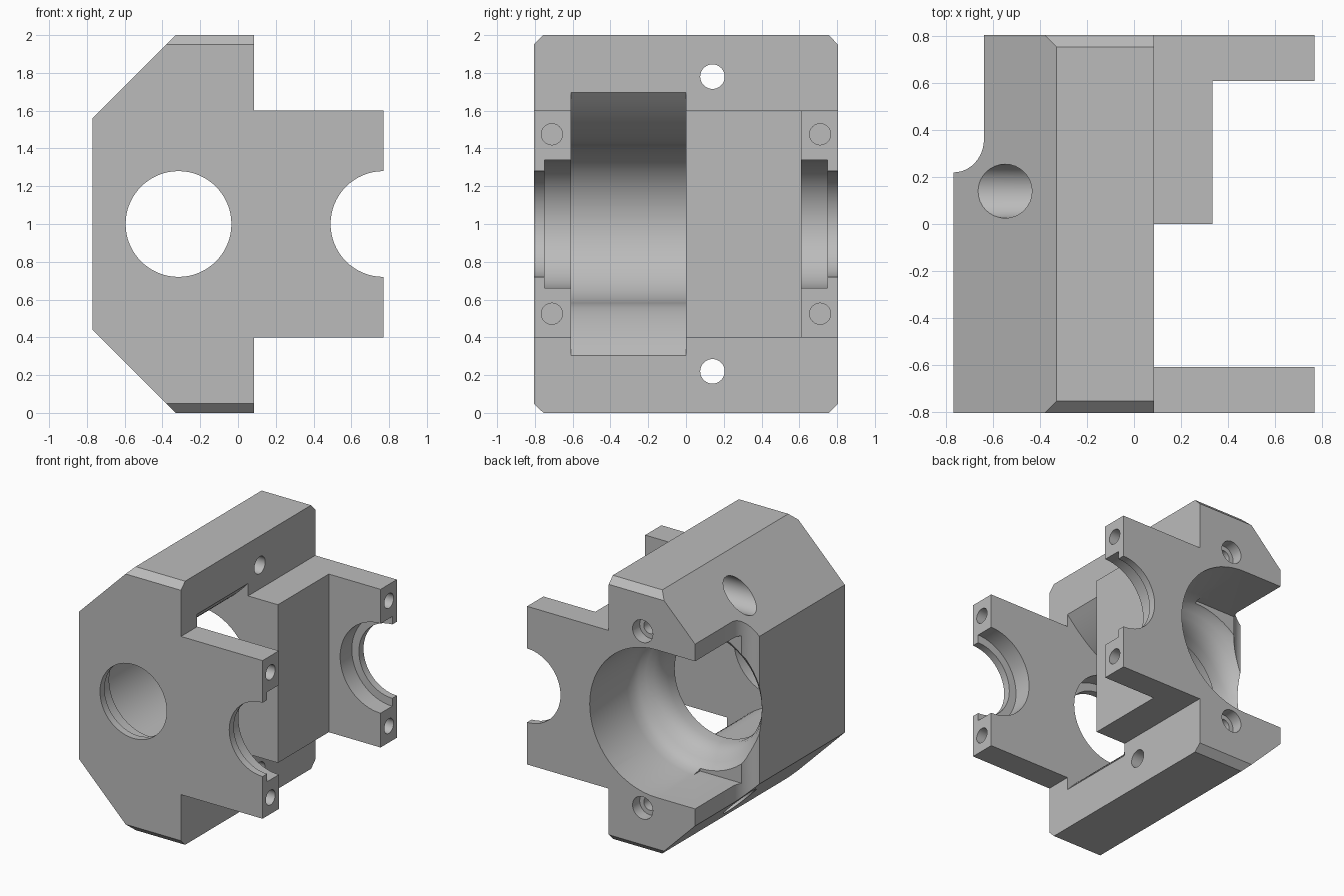
import bpy, bmesh
from math import cos, sin, pi, radians

cube = bpy.data.objects.get("Cube")
if cube:
    bpy.data.objects.remove(cube, do_unlink=True)

SEG = 64
PINION_X, WHEEL_X, MID = -0.315, 0.77, 1.0   # the two shaft axes
FACE_X = 0.085                               # mating face of the body


def place(axis, u, v, w):
    """Map a 2D profile point and a depth to space along the given axis."""
    return {"x": (w, u, v), "y": (u, w, v), "z": (u, v, w)}[axis]


def finish(name, bm):
    bmesh.ops.recalc_face_normals(bm, faces=bm.faces)
    mesh = bpy.data.meshes.new(name)
    bm.to_mesh(mesh)
    bm.free()
    obj = bpy.data.objects.new(name, mesh)
    bpy.context.collection.objects.link(obj)
    return obj


def prism(name, pts, axis, a, b):
    bm = bmesh.new()
    low = [bm.verts.new(place(axis, u, v, a)) for u, v in pts]
    high = [bm.verts.new(place(axis, u, v, b)) for u, v in pts]
    bm.faces.new(low)
    bm.faces.new(high)
    n = len(pts)
    for i in range(n):
        j = (i + 1) % n
        bm.faces.new((low[i], low[j], high[j], high[i]))
    return finish(name, bm)


def box(name, x, y, z):
    return prism(name, [(x[0], y[0]), (x[1], y[0]), (x[1], y[1]), (x[0], y[1])], "z", *z)


def arc(cx, cy, rx, ry, start, end, n):
    angles = [radians(start + (end - start) * i / n) for i in range(n + 1)]
    return [(cx + rx * cos(t), cy + ry * sin(t)) for t in angles]


def rod(name, axis, u, v, r, a, b, n=SEG):
    return prism(name, arc(u, v, r, r, 0, 360, n)[:-1], axis, a, b)


def lathe_y(name, profile, cx, cz):
    """Closed solid turned about an axis parallel to y."""
    bm = bmesh.new()
    rings = [[bm.verts.new((cx + r * cos(2 * pi * i / SEG), y, cz + r * sin(2 * pi * i / SEG)))
              for i in range(SEG)] for r, y in profile]
    for p, q in zip(rings, rings[1:]):
        for i in range(SEG):
            j = (i + 1) % SEG
            bm.faces.new((p[i], p[j], q[j], q[i]))
    bm.faces.new(rings[0])
    bm.faces.new(rings[-1])
    return finish(name, bm)


def boolean(target, tool, operation="DIFFERENCE"):
    mod = target.modifiers.new("cut", "BOOLEAN")
    mod.operation, mod.solver, mod.object = operation, "EXACT", tool
    bpy.context.view_layer.objects.active = target
    bpy.ops.object.modifier_apply(modifier=mod.name)
    bpy.data.objects.remove(tool, do_unlink=True)


# Housing blank: side silhouette trimmed by a bevelled end silhouette
upper = [(WHEEL_X, 1.6), (FACE_X, 1.6), (FACE_X, 2), (-0.33, 2), (-0.77, 1.56)]
outline = upper + [(x, 2 - z) for x, z in reversed(upper)]
housing = prism("gear_housing", outline, "y", -0.805, 0.805)
corner = [(0.805, 1.95), (0.755, 2)]
half = corner + [(-y, z) for y, z in reversed(corner)]
ends = half + [(y, 2 - z) for y, z in reversed(half)]
boolean(housing, prism("end_trim", ends, "x", -1, 1), "INTERSECT")

# Gaps between the bearing arms and the middle block
boolean(housing, box("wheel_gap", (FACE_X, 1), (-0.61, 0), (-0.2, 2.2)))
boolean(housing, box("block_gap", (0.335, 1), (-0.1, 0.61), (0.2, 1.8)))

# Gear pocket: round inside, flaring towards the mating face
steps = [i / 10 for i in range(11)]
flare = [(PINION_X + 0.4 * t, MID + 0.42 + 0.275 * t ** 1.6) for t in steps]
flare.append((0.2, 1.82))
pocket = flare[::-1] + arc(PINION_X, MID, 0.42, 0.42, 90, 270, 32)[1:-1]
pocket += [(x, 2 - z) for x, z in flare]
boolean(housing, prism("gear_pocket", pocket, "y", -0.61, 0))

# Rear bore with a soft shoulder
bore = [(0.41, -0.1), (0.41, 0.08), (0.425, 0.14), (0.455, 0.19), (0.495, 0.225),
        (0.53, 0.26), (0.55, 0.3), (0.56, 0.36), (0.56, 0.9)]
boolean(housing, lathe_y("rear_bore", bore, PINION_X, MID))

# Recess with a filleted end and a slot that opens the bore to the side
recess = [(-1, 0.9), (-0.64, 0.9)] + arc(-0.77, 0.36, 0.13, 0.14, 0, -90, 12) + [(-1, 0.22)]
boolean(housing, prism("side_recess", recess, "z", -0.1, 2.1))
boolean(housing, box("side_slot", (-1, PINION_X), (0.28, 0.9), (0.44, 1.56)))

# Stepped shaft seats
boolean(housing, rod("pinion_shaft", "y", PINION_X, MID, 0.28, -1, -0.3))
boolean(housing, rod("pinion_seat", "y", PINION_X, MID, 0.34, -0.75, -0.3))
boolean(housing, rod("wheel_shaft", "y", WHEEL_X, MID, 0.28, -1, 1))
boolean(housing, rod("wheel_seat", "y", WHEEL_X, MID, 0.34, -0.75, 0.75))

# Screw holes, mirrored about the middle height
for side in (-1, 1):
    z = MID + side * 0.78
    boolean(housing, rod("mount_hole", "x", 0.14, z, 0.065, -1, 0.3, 32))
    boolean(housing, rod("mount_head", "x", 0.14, z, 0.115, -1, -0.3, 32))
    z = MID + side * 0.67
    boolean(housing, rod("cover_hole", "y", -0.2, z, 0.05, 0.4, 1, 32))
    boolean(housing, rod("cover_head", "y", -0.2, z, 0.085, 0.72, 1, 32))
    for y in (-0.71, 0.71):
        boolean(housing, rod("cap_hole", "x", y, MID + side * 0.475, 0.056, 0.45, 1, 32))

# Plain grey finish
grey = bpy.data.materials.new("plain_grey")
grey.use_nodes = True
color = (0.5, 0.5, 0.5, 1)
grey.diffuse_color = color
grey.node_tree.nodes["Principled BSDF"].inputs["Base Color"].default_value = color
housing.data.materials.clear()
housing.data.materials.append(grey)

bpy.ops.object.select_all(action="DESELECT")
housing.select_set(True)
bpy.context.view_layer.objects.active = housing
bpy.ops.object.shade_smooth_by_angle(angle=radians(30))
